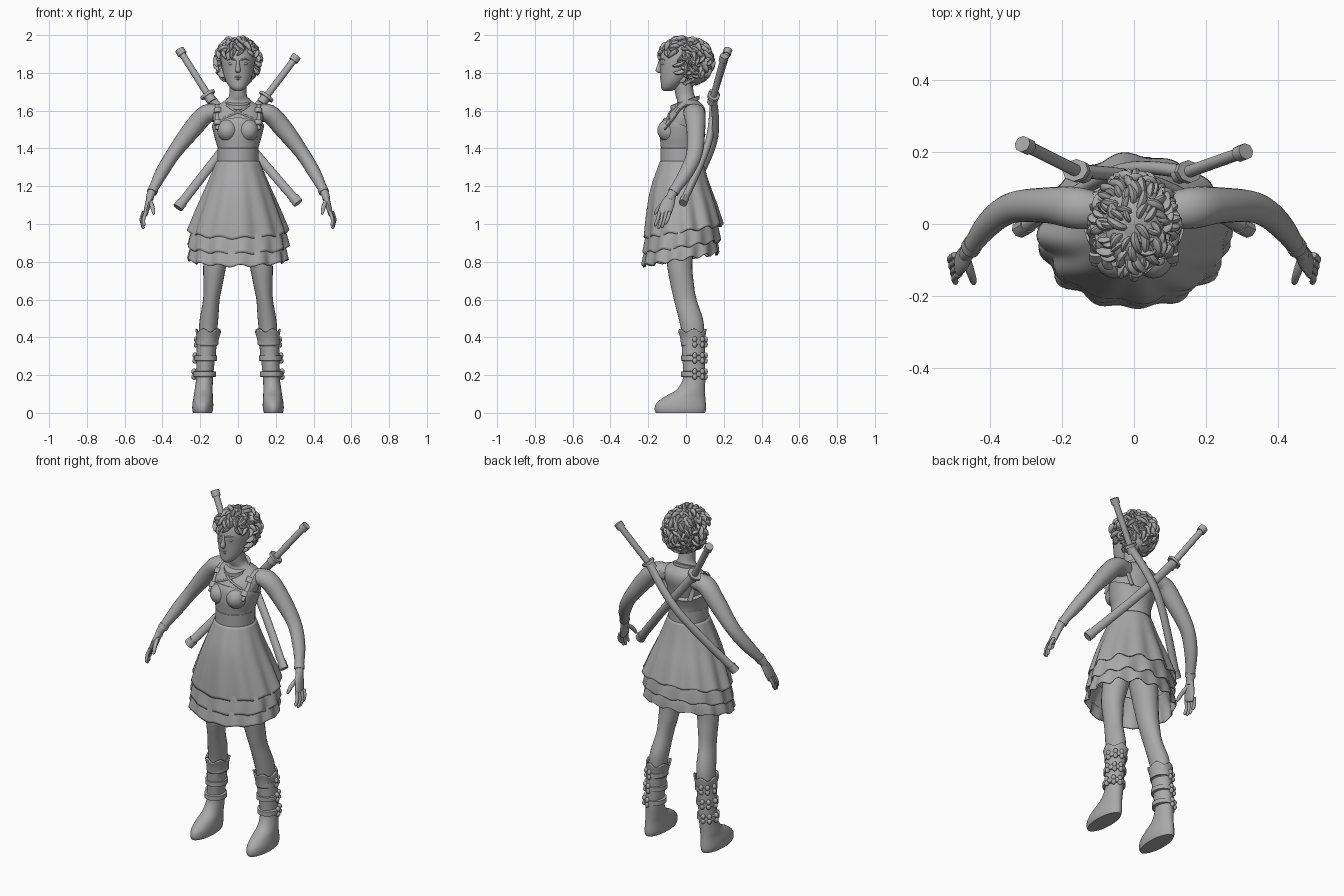
import bpy, math, random
from mathutils import Vector, Matrix

random.seed(4)
if "Cube" in bpy.data.objects:
    bpy.data.objects.remove(bpy.data.objects["Cube"])

clay = bpy.data.materials.new("plain grey")
clay.use_nodes = True
GREY = (0.4, 0.4, 0.4, 1)
clay.diffuse_color = GREY
clay.node_tree.nodes["Principled BSDF"].inputs["Base Color"].default_value = GREY


def spline(rows, k):
    """Smooth rows of numbers with k steps between neighbours."""
    out = []
    for i in range(len(rows) - 1):
        a, b, c, d = (rows[max(i - 1, 0)], rows[i], rows[i + 1], rows[min(i + 2, len(rows) - 1)])
        for s in range(k):
            t = s / k
            out.append([q + 0.5 * t * (r - p + t * (2 * p - 5 * q + 4 * r - w + t * (3 * (q - r) + w - p)))
                        for p, q, r, w in zip(a, b, c, d)])
    return out + [list(rows[-1])]


def tube(rows, n=20, k=4, ref=None, cap=True, wave=None):
    """Sweep ellipses along rows (x, y, z, r1, r2); level rings unless ref gives the r1 axis."""
    rows = spline(rows, k)
    pts = [Vector(r[:3]) for r in rows]
    verts, faces, last = [], [], len(rows) - 1
    for i, r in enumerate(rows):
        u, v = Vector((1, 0, 0)), Vector((0, 1, 0))
        if ref is not None:
            t = (pts[min(i + 1, last)] - pts[max(i - 1, 0)]).normalized()
            u = Vector(ref)
            u = (u - t * u.dot(t)).normalized()
            v = t.cross(u)
        for j in range(n):
            a = math.tau * j / n
            off = u * r[3] * math.cos(a) + v * r[4] * math.sin(a)
            verts.append(wave(pts[i], off, a, i / last) if wave else pts[i] + off)
    for i in range(last):
        for j in range(n):
            p, q = i * n + j, i * n + (j + 1) % n
            faces.append((p, q, q + n, p + n))
    if cap:
        faces += [tuple(reversed(range(n))), tuple(range(last * n, last * n + n))]
    return verts, faces


def ball(c, r, n=16):
    steps = [math.pi * (i + 0.15) / 10.3 for i in range(11)]
    return tube([(c[0], c[1], c[2] - r[2] * math.cos(a), r[0] * math.sin(a), r[1] * math.sin(a))
                 for a in steps], n, 1)


def band(x, y, z, rx, ry, h, wave=None):
    prof = ((-h, -0.012), (-h * 0.8, 0), (h * 0.8, 0), (h, -0.012))
    return tube([(x, y, z + dz, rx + e, ry + e) for dz, e in prof], 32, 1, wave=wave)


def make(name, geoms, mirror=False, shell=0):
    verts, faces = [], []
    for v, f in geoms:
        faces += [tuple(i + len(verts) for i in face) for face in f]
        verts += v
    mesh = bpy.data.meshes.new(name)
    mesh.from_pydata(verts, [], faces)
    mesh.materials.append(clay)
    mesh.shade_smooth()
    mesh.set_sharp_from_angle(angle=math.radians(50))
    ob = bpy.data.objects.new(name, mesh)
    bpy.context.collection.objects.link(ob)
    if shell:
        ob.modifiers.new("thickness", 'SOLIDIFY').thickness = shell
    if mirror:
        ob.modifiers.new("mirror", 'MIRROR')
    return ob


# Torso and neck
make("torso", [tube([
    (0, -.02, 1.18, .12, .10), (0, -.025, 1.33, .098, .095), (0, -.025, 1.40, .10, .10),
    (0, -.025, 1.47, .115, .105), (0, -.015, 1.53, .128, .108), (0, .005, 1.58, .135, .098),
    (0, .018, 1.62, .12, .078), (0, .012, 1.65, .075, .058), (0, -.005, 1.68, .047, .05),
    (0, -.018, 1.76, .045, .05)], 32)])

# Bodice with a top edge that drops towards the back
make("bodice", [tube([
    (0, -.025, 1.39, .107, .107), (0, -.025, 1.42, .110, .110), (0, -.025, 1.47, .122, .113),
    (0, -.016, 1.53, .134, .115), (0, -.005, 1.565, .139, .110)], 40, 5,
    wave=lambda c, o, a, s: c + o + Vector((0, 0, -.4 * s * (c.y + o.y + .12)))),
    ball((.054, -.09, 1.495), (.056, .062, .06)), ball((-.054, -.09, 1.495), (.056, .062, .06))])
make("waist_belt", [band(0, -.025, 1.365, .109, .11, .045)])


# Skirt tiers with folds that deepen at the hem
def folds(k, amp, phase):
    def wave(c, o, a, s):
        p = c + o * (1 + amp * s * (math.sin(k * a + phase) + .5 * math.sin((k - 4) * a + 1)))
        p.z += s * (.17 * p.y + .008 * math.sin(k * a + phase))
        return p
    return wave


make("skirt_top", [tube([
    (0, -.025, 1.33, .107, .105), (0, -.03, 1.20, .16, .147), (0, -.022, 1.08, .21, .176),
    (0, -.012, .96, .255, .197)], 120, 6, cap=False, wave=folds(12, .03, 0))], shell=.008)
make("skirt_middle", [tube([
    (0, -.02, 1.04, .21, .165), (0, -.02, .96, .24, .182), (0, -.023, .88, .257, .195)],
    120, 5, cap=False, wave=folds(13, .032, 2))], shell=.008)
make("skirt_bottom", [tube([
    (0, -.022, .95, .215, .165), (0, -.025, .88, .243, .185), (0, -.03, .815, .258, .196)],
    120, 5, cap=False, wave=folds(14, .034, 4))], shell=.008)

# Arms with wrist bands
make("arm", [tube([
    (.09, .035, 1.585, .05, .045), (.165, .045, 1.583, .058, .05), (.24, .052, 1.505, .05, .05),
    (.34, .045, 1.375, .043, .038), (.405, .0, 1.27, .037, .034), (.458, -.07, 1.165, .025, .022),
    (.468, -.085, 1.13, .024, .02)], 20, 5, ref=(0, 1, 0))], mirror=True)
make("wrist_band", [tube([(.448, -.056, 1.185, .030, .027), (.456, -.068, 1.167, .030, .027)],
                         20, 1, ref=(0, 1, 0))], mirror=True)

# Hands: palm, four fingers and a thumb
fingers = [tube([(.462, -.075, 1.15, .022, .018), (.475, -.095, 1.11, .035, .016),
                 (.488, -.113, 1.06, .035, .013), (.49, -.118, 1.045, .025, .008)], 14, 4, ref=(0, 1, 0))]
for i, length in enumerate((.07, .085, .08, .06)):
    y = -.14 + i * .018
    x = .487 + .004 * i
    fingers.append(tube([
        (x, y, 1.065, .009, .010), (x + .013, y - .010, 1.06 - length * .5, .009, .009),
        (x + .010, y - .022, 1.06 - length * .92, .008, .008),
        (x + .007, y - .025, 1.06 - length, .003, .003)], 10, 3, ref=(0, 1, 0)))
fingers.append(tube([(.467, -.095, 1.125, .012, .012), (.455, -.135, 1.095, .012, .011),
                     (.447, -.160, 1.062, .009, .009), (.446, -.167, 1.05, .003, .003)], 10, 3, ref=(1, 0, 0)))
make("hand", fingers, mirror=True)

# Legs
make("leg", [tube([
    (.162, .038, .30, .044, .052), (.16, .037, .42, .048, .06), (.153, .025, .50, .049, .064),
    (.141, -.004, .60, .044, .06), (.132, -.02, .68, .051, .062), (.12, -.034, .80, .063, .068),
    (.085, -.025, 1.0, .078, .085), (.07, -.02, 1.2, .065, .085)], 24, 5)], mirror=True)

# Boots: sole and shaft, flared cuff, straps and knots
make("boot", [tube([
    (.187, -.03, 0, .050, .130), (.187, -.03, .02, .055, .136), (.186, -.026, .05, .055, .131),
    (.184, -.006, .085, .051, .108), (.182, .024, .12, .048, .077), (.178, .041, .17, .045, .061),
    (.175, .043, .22, .046, .058), (.17, .04, .30, .050, .060), (.16, .038, .42, .055, .064)],
    28, 5)], mirror=True)
make("boot_cuff", [tube([
    (.163, .037, .355, .053, .062), (.16, .036, .40, .060, .067), (.158, .034, .435, .068, .074)],
    40, 4, cap=False,
    wave=lambda c, o, a, s: c + o + Vector((0, 0, .010 * s * math.sin(5 * a + 1))))], mirror=True, shell=.008)
straps, knots = [], []
for z, x in ((.375, .163), (.29, .17), (.205, .176)):
    straps.append(band(x, .04, z, .060, .066, .016))
    for a in (.1, .8, 1.4):
        kx, ky = x + .058 * math.cos(a), .04 + .064 * math.sin(a)
        knots += [ball((kx, ky, z + s * .014), (.013, .013, .016), 10) for s in (-1, 1)]
make("boot_straps", straps, mirror=True)
make("boot_knots", knots, mirror=True)

# Fitted straps, laid on the body by casting rays at it
bpy.context.view_layer.update()
graph = bpy.context.evaluated_depsgraph_get()


def on_body(origin, direction, r1, r2):
    hit = bpy.context.scene.ray_cast(graph, Vector(origin), Vector(direction))
    return (*hit[1], r1, r2)


def front(x, z, r1, r2):
    return on_body((x, -2, z), (0, 1, 0), r1, r2)


def back(x, z, r1, r2):
    return on_body((x, 2, z), (0, -1, 0), r1, r2)


W = (.014, .006)
make("shoulder_strap", [tube([
    front(.105, 1.50, *W), front(.108, 1.56, *W), front(.108, 1.61, *W),
    on_body((.106, .02, 1.8), (0, 0, -1), *W), back(.104, 1.61, *W), back(.095, 1.55, *W),
    back(.08, 1.48, *W)], 10, 4, ref=(1, 0, 0))], mirror=True)
make("strap_buckle", [tube([front(.106, z - .012, .02, .012), front(.106, z + .012, .02, .012)],
                           8, 1, ref=(1, 0, 0)) for z in (1.535, 1.60)], mirror=True)
make("crossed_strap", [tube([front(x, z, .006, .006) for x, z in
                             ((-.085, 1.555), (-.04, 1.575), (0, 1.592), (.035, 1.61), (.06, 1.63))],
                            8, 4, ref=(0, 1, 0))], mirror=True)
make("neck_collar", [band(0, -.005, 1.643, .068, .076, .012,
                          lambda c, o, a, s: c + o + Vector((0, 0, .35 * o.y)))])

# Head and facial features
make("head", [tube([
    (0, -.098, 1.705, .018, .022), (0, -.086, 1.722, .042, .046), (0, -.066, 1.76, .066, .068),
    (0, -.036, 1.82, .083, .101), (0, -.02, 1.88, .09, .118), (0, -.012, 1.94, .078, .10),
    (0, -.01, 1.97, .04, .055)], 32)])
make("nose", [tube([
    (0, -.137, 1.800, .008, .010), (0, -.146, 1.813, .014, .015), (0, -.138, 1.845, .009, .012),
    (0, -.132, 1.875, .008, .008)], 12)])
make("lips", [ball((0, -.124, 1.779), (.024, .015, .007)), ball((0, -.122, 1.768), (.02, .016, .007))])
make("eye", [ball((.035, -.118, 1.848), (.017, .014, .008))], mirror=True)
make("eyebrow", [tube([(.014, -.138, 1.868, .004, .004), (.036, -.132, 1.874, .004, .004),
                       (.058, -.112, 1.868, .002, .002)], 8, 4, ref=(0, 0, 1))], mirror=True)

# Hair: a scalp cap covered in short curling locks
CENTRE, SIZE = Vector((0, -.005, 1.865)), Vector((.10, .128, .108))
hair = [ball((0, .008, 1.88), (.096, .112, .10), 24), ball((0, .045, 1.815), (.085, .075, .08), 20)]
COUNT = 330
for i in range(COUNT):
    h = 1 - 2 * (i + .5) / COUNT
    a = i * math.pi * (3 - math.sqrt(5))
    n = Vector((math.cos(a) * math.sqrt(1 - h * h), math.sin(a) * math.sqrt(1 - h * h), h))
    p = CENTRE + n * SIZE
    if h < -.88 or (p.y < -.03 and p.z < 1.915):
        continue
    down = Vector((.3 * n.x, .3 * n.y, -1))
    t = (down - n * down.dot(n)).normalized()
    t = Matrix.Rotation(random.uniform(-1, 1), 3, n) @ t
    side = n.cross(t) * random.choice((-1, 1))
    g = random.uniform(.75, 1.15)
    path = ((0, -.008, 0, .009), (.016, .012, .002, .014), (.036, .012, .012, .012), (.050, .002, .022, .004))
    hair.append(tube([(*(p + g * (t * f + n * e + side * s)), r * g, r * g * .8)
                      for f, e, s, r in path], 7, 3, ref=n))
make("curly_hair", hair)


# Two curved swords crossed on the back
def sword(name, pommel, guard, middle, tip):
    P, G, M, T = map(Vector, (pommel, guard, middle, tip))
    d, e = (G - P).normalized(), (T - M).normalized()

    def rod(points, r1, r2, n=16, k=6):
        return tube([(*q, r1, r2) for q in points], n, k, ref=(0, 1, 0))
    make(name + "_handle", [rod((P, G), .017, .018), rod((P - d * .012, P + d * .022), .023, .025, 8, 1)])
    make(name + "_guard", [rod((G - d * .008, G + d * .008), .032, .042, 8, 1),
                           rod((G, G + d * .045), .025, .027, 8, 1)])
    make(name + "_scabbard", [rod((G, M, T), .019, .024, 16, 10),
                              rod((T - e * .035, T + e * .006), .023, .028, 8, 1)])


sword("right_sword", (-.305, .22, 1.915), (-.16, .148, 1.685), (.05, .117, 1.425), (.315, -.015, 1.115))
sword("left_sword", (.305, .20, 1.88), (.15, .145, 1.675), (-.05, .145, 1.43), (-.315, -.015, 1.09))
